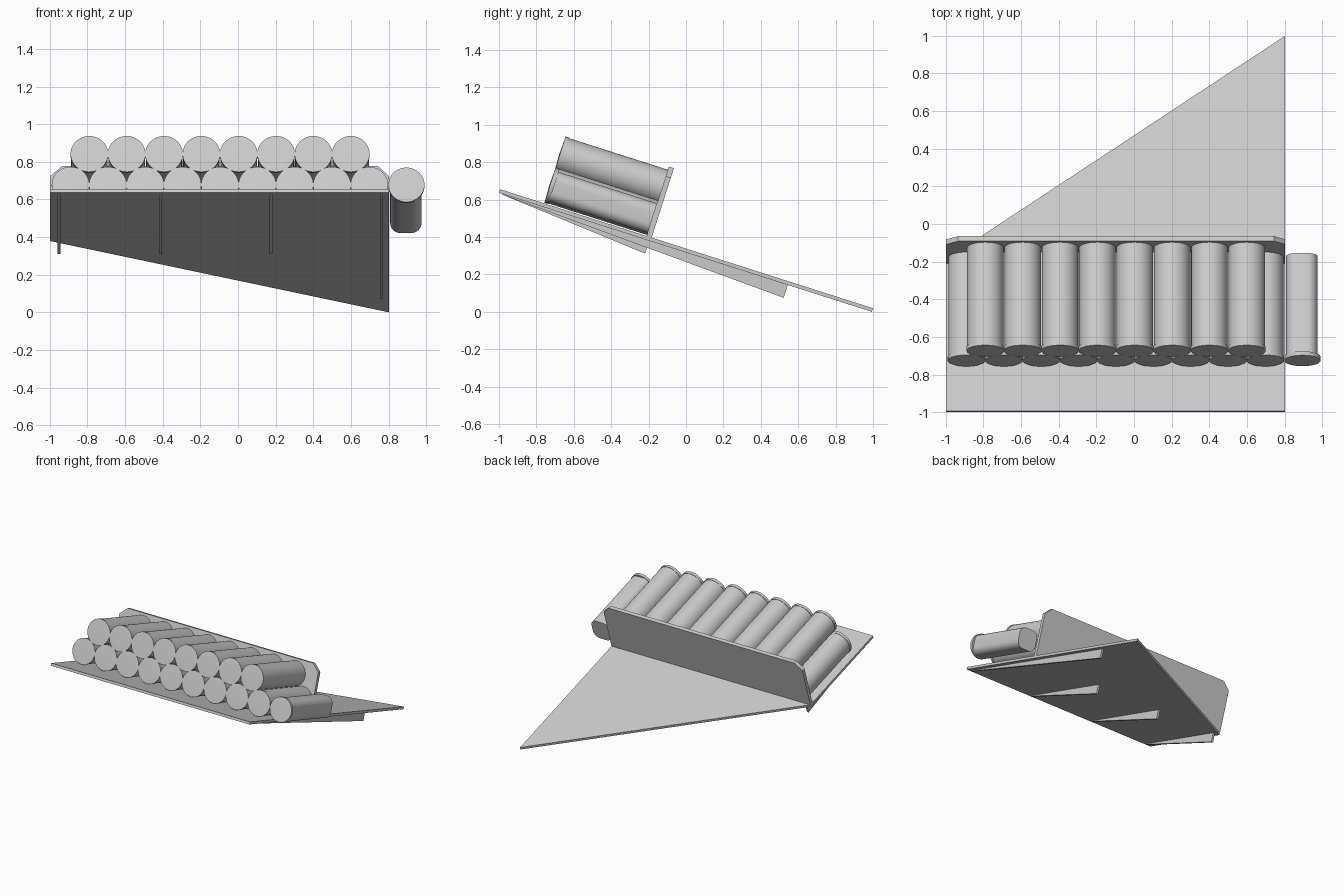
import bpy, bmesh, math
from mathutils import Matrix, Vector

if "Cube" in bpy.data.objects:
    bpy.data.objects.remove(bpy.data.objects["Cube"])

# Everything is built in a tilted frame: x across, u down the slope, w away from the deck
TILT = math.atan2(0.636, 1.993)
FRAME = Matrix.Translation((0, -0.993, 0.655)) @ Matrix.Rotation(-TILT, 4, 'X')


def prism(name, base, offset, smooth=False, dome=0.0):
    """Extrude a closed profile of (x, u, w) points by an offset."""
    bm = bmesh.new()
    off = Vector(offset)
    a = [bm.verts.new(Vector(p)) for p in base]
    b = [bm.verts.new(Vector(p) + off) for p in base]
    front = bm.faces.new(a)
    bm.faces.new(b[::-1])
    n = len(a)
    for i in range(n):
        bm.faces.new((a[i], b[i], b[(i + 1) % n], a[(i + 1) % n]))
    if dome:
        centre = bmesh.ops.poke(bm, faces=[front])["verts"][0]
        centre.co -= off.normalized() * dome
    bmesh.ops.recalc_face_normals(bm, faces=bm.faces[:])
    me = bpy.data.meshes.new(name)
    bm.to_mesh(me)
    bm.free()
    ob = bpy.data.objects.new(name, me)
    ob.matrix_world = FRAME
    bpy.context.collection.objects.link(ob)
    if smooth:
        bpy.ops.object.select_all(action='DESELECT')
        ob.select_set(True)
        bpy.context.view_layer.objects.active = ob
        bpy.ops.object.shade_smooth_by_angle(angle=math.radians(35))
    return ob


def circle(x, u, w, r, n=40):
    return [(x + r * math.cos(2 * math.pi * i / n), u,
             w + r * math.sin(2 * math.pi * i / n)) for i in range(n)]


def rounded_square(x, u, w, half, r, n=8):
    pts = []
    for k, (sx, sw) in enumerate(((1, 1), (-1, 1), (-1, -1), (1, -1))):
        for i in range(n + 1):
            t = math.pi / 2 * (k + i / n)
            pts.append((x + sx * (half - r) + r * math.cos(t), u,
                        w + sw * (half - r) + r * math.sin(t)))
    return pts


U0, U1, CAP = 0.247, 0.822, 0.022


def tube(name, x, w, dome=0.004):
    prism(name + "_cap", circle(x, U0, w, 0.1), (0, CAP, 0), True, dome)
    prism(name + "_body", circle(x, U0 + CAP, w, 0.097), (0, U1 - U0 - CAP, 0), True)


# Sloping deck with one diagonal edge
prism("deck", [(-0.998, 0, -0.02), (0.803, 0, -0.02),
               (0.803, 2.092, -0.02), (-0.998, 0.846, -0.02)], (0, 0, 0.02))

# Upright back board with clipped top corners
prism("back_board", [(-0.998, U1, 0), (0.803, U1, 0), (0.803, U1, 0.335),
                     (0.745, U1, 0.39), (-0.935, U1, 0.39), (-0.998, U1, 0.335)],
      (0, 0.028, 0))

# Two stacked rows of tubes
for i in range(9):
    tube(f"lower_tube_{i}", -0.89 + i * 0.1985, 0.103)
for i in range(8):
    tube(f"upper_tube_{i}", -0.79 + i * 0.1985, 0.275, 0.0 if i == 2 else 0.004)

# Loose tube beside the deck, with a narrower body
prism("side_tube_cap", circle(0.895, U0, 0.103, 0.096), (0, CAP, 0), True, 0.004)
prism("side_tube_body", rounded_square(0.892, U0 + CAP, 0.1, 0.083, 0.055),
      (0, U1 - U0 - CAP, 0), True)

# Wedge fins under the deck
for i, (x, end) in enumerate(((-0.95, 0.842), (-0.413, 0.842), (0.176, 0.842), (0.762, 1.62))):
    prism(f"fin_{i}", [(x - 0.008, 0.02, -0.018), (x - 0.008, end, -0.018),
                       (x - 0.008, end, -0.092), (x - 0.008, 0.02, -0.024)], (0.016, 0, 0))
